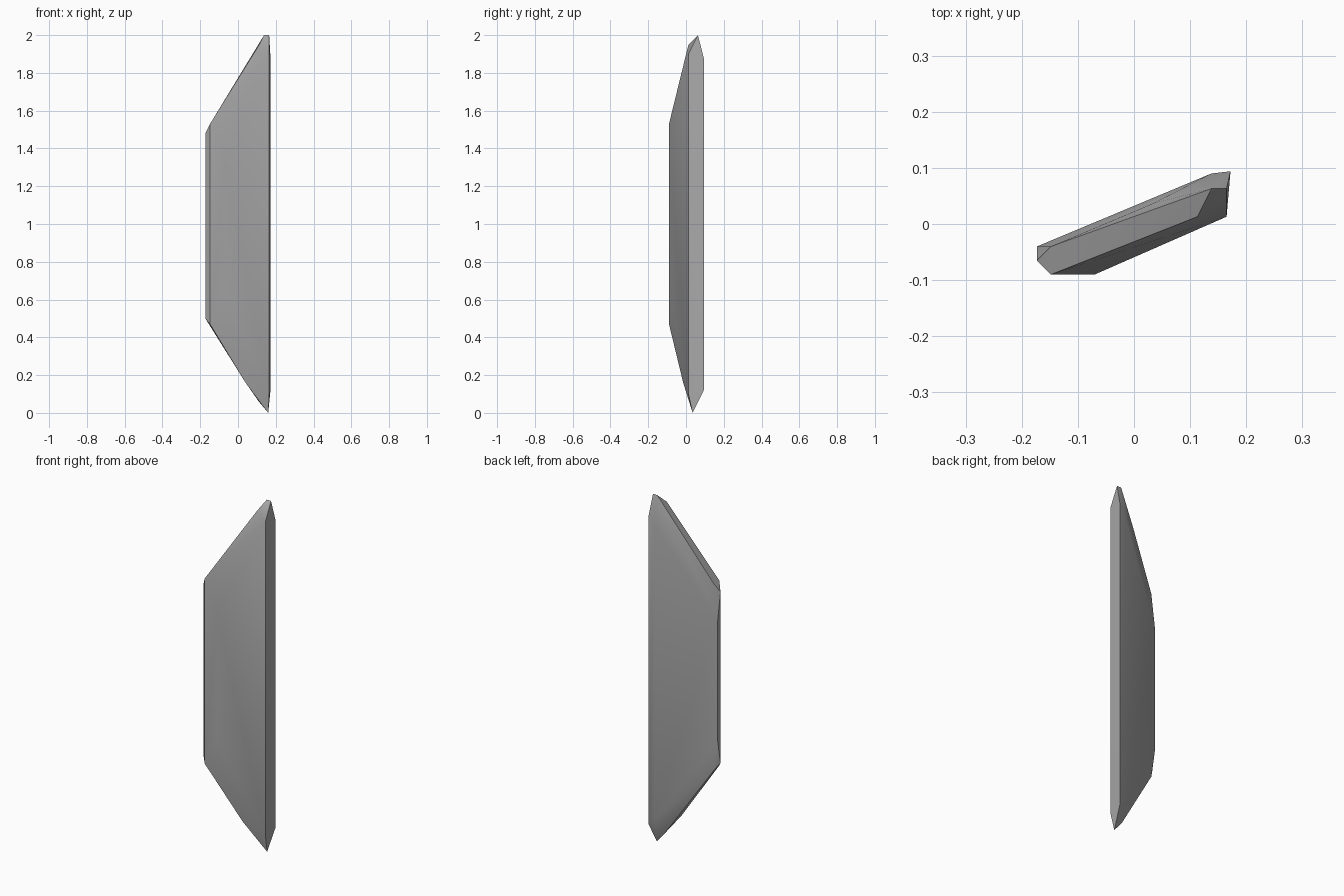
import bpy
import bmesh
import math

cube = bpy.data.objects.get("Cube")
if cube:
    bpy.data.objects.remove(cube, do_unlink=True)

# Plain grey stone
stone = bpy.data.materials.new("grey_stone")
stone.use_nodes = True
grey = (0.4, 0.4, 0.4, 1)
stone.diffuse_color = grey
stone.node_tree.nodes["Principled BSDF"].inputs["Base Color"].default_value = grey

# Upright edges of the slab: x, y, bottom z, top z
uprights = [
    (-0.148, -0.09, 0.47, 1.53),    # front corner of the narrow side
    (-0.173, -0.065, 0.50, 1.48),   # narrow side, front
    (-0.173, -0.04, 0.63, 1.33),    # narrow side, back
    (-0.148, -0.04, 0.46, 1.53),    # back bevel
    (-0.07, -0.09, 0.65, 1.35),     # front bulge
    (0.165, 0.013, 0.10, 1.90),     # broad side, front
    (0.172, 0.094, 0.12, 1.88),     # broad side, back
    (0.138, 0.09, 0.15, 1.84),      # back face corner
]

# Chipped points at the two ends
top_tip = [(0.138, 0.063, 2), (0.165, 0.063, 2), (0.113, 0.013, 1.95), (0.035, 0.037, 1.81)]
bottom_tip = [(0.16, 0.035, 0), (0.04, -0.015, 0.16), (0.11, 0.035, 0.06)]

# Wrap the points in one faceted shard
bm = bmesh.new()
for x, y, low, high in uprights:
    bm.verts.new((x, y, low))
    bm.verts.new((x, y, high))
for point in top_tip + bottom_tip:
    bm.verts.new(point)
hull = bmesh.ops.convex_hull(bm, input=bm.verts[:])
loose = {v for v in hull["geom_interior"] + hull["geom_unused"]
         if isinstance(v, bmesh.types.BMVert) and v.is_valid}
bmesh.ops.delete(bm, geom=list(loose), context="VERTS")
bmesh.ops.dissolve_limit(bm, angle_limit=math.radians(1), verts=bm.verts[:], edges=bm.edges[:])
bmesh.ops.recalc_face_normals(bm, faces=bm.faces[:])

mesh = bpy.data.meshes.new("stone_shard")
bm.to_mesh(mesh)
bm.free()
mesh.materials.append(stone)
shard = bpy.data.objects.new("stone_shard", mesh)
bpy.context.collection.objects.link(shard)

# Soft facets with crisp main edges
bpy.ops.object.select_all(action="DESELECT")
shard.select_set(True)
bpy.context.view_layer.objects.active = shard
bpy.ops.object.shade_smooth_by_angle(angle=math.radians(30))
